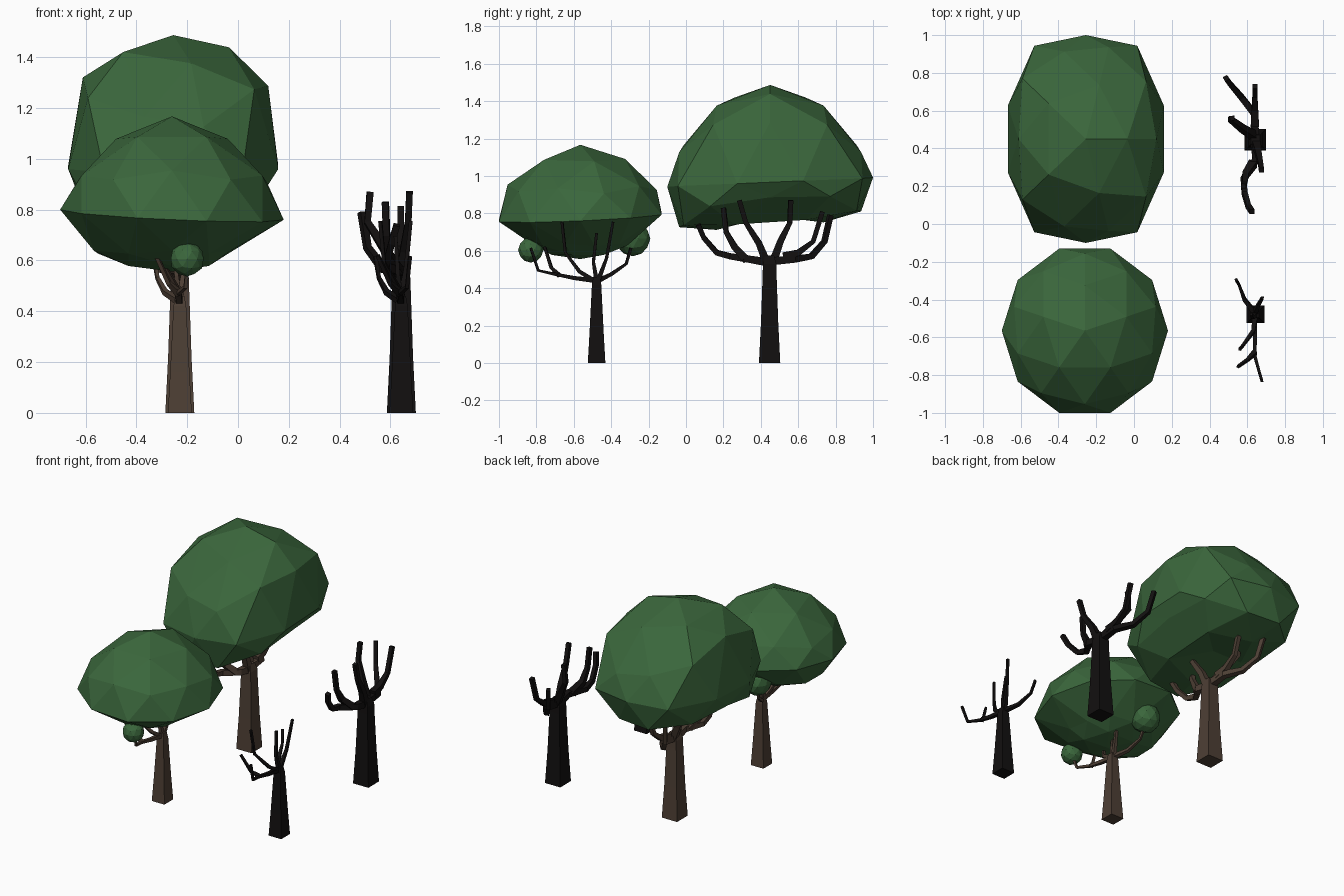
import bpy, bmesh, math
from mathutils import Vector, Matrix

if "Cube" in bpy.data.objects:
    bpy.data.objects.remove(bpy.data.objects["Cube"])


def material(name, color):
    m = bpy.data.materials.new(name)
    m.diffuse_color = (*color, 1)
    m.use_nodes = True
    m.node_tree.nodes["Principled BSDF"].inputs["Base Color"].default_value = m.diffuse_color
    return m


LEAF = material("leaf_green", (0.043, 0.135, 0.045))
BARK = material("bark_brown", (0.075, 0.05, 0.035))
CHAR = material("charred_black", (0.006, 0.005, 0.005))


def finish(bm, name, mat):
    bmesh.ops.recalc_face_normals(bm, faces=bm.faces)
    me = bpy.data.meshes.new(name)
    bm.to_mesh(me)
    bm.free()
    me.materials.append(mat)
    ob = bpy.data.objects.new(name, me)
    bpy.context.collection.objects.link(ob)
    return ob


def tube(bm, pts, radii):
    """Four-sided tube along a path, one half-width per point."""
    pts = [Vector(p) for p in pts]
    rings = []
    u = Vector((1, 0, 0))
    for i, (p, r) in enumerate(zip(pts, radii)):
        t = (pts[min(i + 1, len(pts) - 1)] - pts[max(i - 1, 0)]).normalized()
        u = (u - t * u.dot(t)).normalized()
        v = t.cross(u)
        rings.append([bm.verts.new(p + u * a * r + v * b * r)
                      for a, b in ((1, 1), (-1, 1), (-1, -1), (1, -1))])
    for a, b in zip(rings, rings[1:]):
        for k in range(4):
            bm.faces.new((a[k], a[(k + 1) % 4], b[(k + 1) % 4], b[k]))
    bm.faces.new(rings[0][::-1])
    bm.faces.new(rings[-1])


def skeleton(name, mat, trunk, limbs, r0, r1, shift):
    """Trunk plus tapering limbs in one object."""
    bm = bmesh.new()
    x, y, prof = trunk
    tube(bm, [(x, y, z) for z, r in prof], [r for z, r in prof])
    for path in limbs:
        n = len(path) - 1
        tube(bm, path, [r0 + (r1 - r0) * min(1, 1.5 * i / n) for i in range(n + 1)])
    bmesh.ops.translate(bm, verts=bm.verts, vec=(shift, 0, 0))
    return finish(bm, name, mat)


def canopy(name, center, shape, rot=0):
    """Faceted ball with its unit vertices reshaped by a function."""
    bm = bmesh.new()
    bmesh.ops.create_icosphere(bm, subdivisions=2, radius=1,
                               matrix=Matrix.Rotation(rot, 4, 'Z'))
    for v in bm.verts:
        v.co = Vector(center) + Vector(shape(*v.co))
    return finish(bm, name, LEAF)


# Large tree: trunk and limbs
big_trunk = (0.643, 0.447, [(0, .057), (.22, .046), (.48, .037), (.53, .036), (.575, .024)])
big_limbs = [
    [(.64, .43, .54), (.645, .34, .555), (.58, .24, .57), (.585, .165, .59),
     (.605, .095, .67), (.625, .065, .74)],
    [(.63, .32, .555), (.59, .26, .62), (.585, .215, .70), (.58, .2, .83)],
    [(.645, .43, .54), (.655, .39, .64), (.67, .32, .75), (.675, .285, .87)],
    [(.64, .465, .54), (.575, .505, .65), (.51, .555, .75), (.52, .56, .87)],
    [(.64, .52, .57), (.64, .60, .59), (.64, .68, .65), (.64, .73, .81)],
    [(.64, .46, .545), (.64, .58, .555), (.57, .67, .57), (.51, .74, .65), (.487, .772, .79)],
]

# Small tree: trunk and limbs
small_trunk = (0.643, -0.478, [(0, .047), (.16, .038), (.42, .025), (.46, .018)])
small_limbs = [
    [(.64, -.48, .44), (.64, -.60, .455), (.64, -.70, .475), (.665, -.79, .495), (.677, -.83, .615)],
    [(.64, -.68, .47), (.60, -.72, .51), (.55, -.755, .62)],
    [(.64, -.50, .445), (.63, -.57, .49), (.575, -.645, .59), (.56, -.663, .755)],
    [(.64, -.478, .44), (.63, -.495, .54), (.62, -.478, .695)],
    [(.64, -.47, .44), (.66, -.425, .56), (.68, -.39, .755)],
    [(.64, -.47, .44), (.585, -.40, .475), (.555, -.32, .53), (.54, -.295, .615)],
]

# Each skeleton appears twice: charred, and brown under a canopy
for label, mat, shift in (("charred", CHAR, 0), ("leafy", BARK, -0.872)):
    skeleton(f"{label}_large_trunk", mat, big_trunk, big_limbs, .022, .013, shift)
    skeleton(f"{label}_small_trunk", mat, small_trunk, small_limbs, .013, .007, shift)


# Boxy crown, long in y, with sides that slope in to a low keel along y
def big_shape(x, y, z):
    h = math.hypot(x, y)
    f = ((abs(x) / h) ** 3 + (abs(y) / h) ** 3) ** (-1 / 3) if h > 1e-4 else 1
    if z > 0:
        up = z ** .6 * (1 - .75 * abs(y) ** 2.5) * .52
    else:
        s = min(1, -z / .44)
        t = min(1, max(0, (-z - .44) / .41))
        rim = -.08 - .15 * y * y + .05 * y + .03 * x
        keel = -.18 - .11 * abs(y) + .04 * y
        up = s * (rim + (keel - rim) * t)
    return .418 * x * f, .55 * y * f, up + .025 * y * (abs(z) < .1)


# Dome crown, undercut below its widest line
def small_shape(x, y, z):
    fx = fy = 1
    if z > 0:
        up = z * .387 * (1 - .35 * x * x - .2 * y * y)
    else:
        s = min(1, -z / .44)
        fx, fy = 1 - s * (.28 + .12 * x), 1 - .36 * s
        up = -.14 * s - .15 * max(0, -z - .44)
    return .44 * x * fx, .457 * y * fy, up + .02 * (y - x) * (abs(z) < .1)


canopy("large_canopy", (-.255, .45, .967), big_shape)
canopy("small_canopy", (-.26, -.565, .78), small_shape, math.pi / 2)

# Leaf tufts on the small tree's limb ends
for name, c, r in (("front_tuft", (-.2, -.83, .605), .068),
                   ("back_tuft", (-.33, -.285, .665), .094)):
    canopy(name, c, lambda x, y, z, r=r: (x * r, y * r, z * r))
